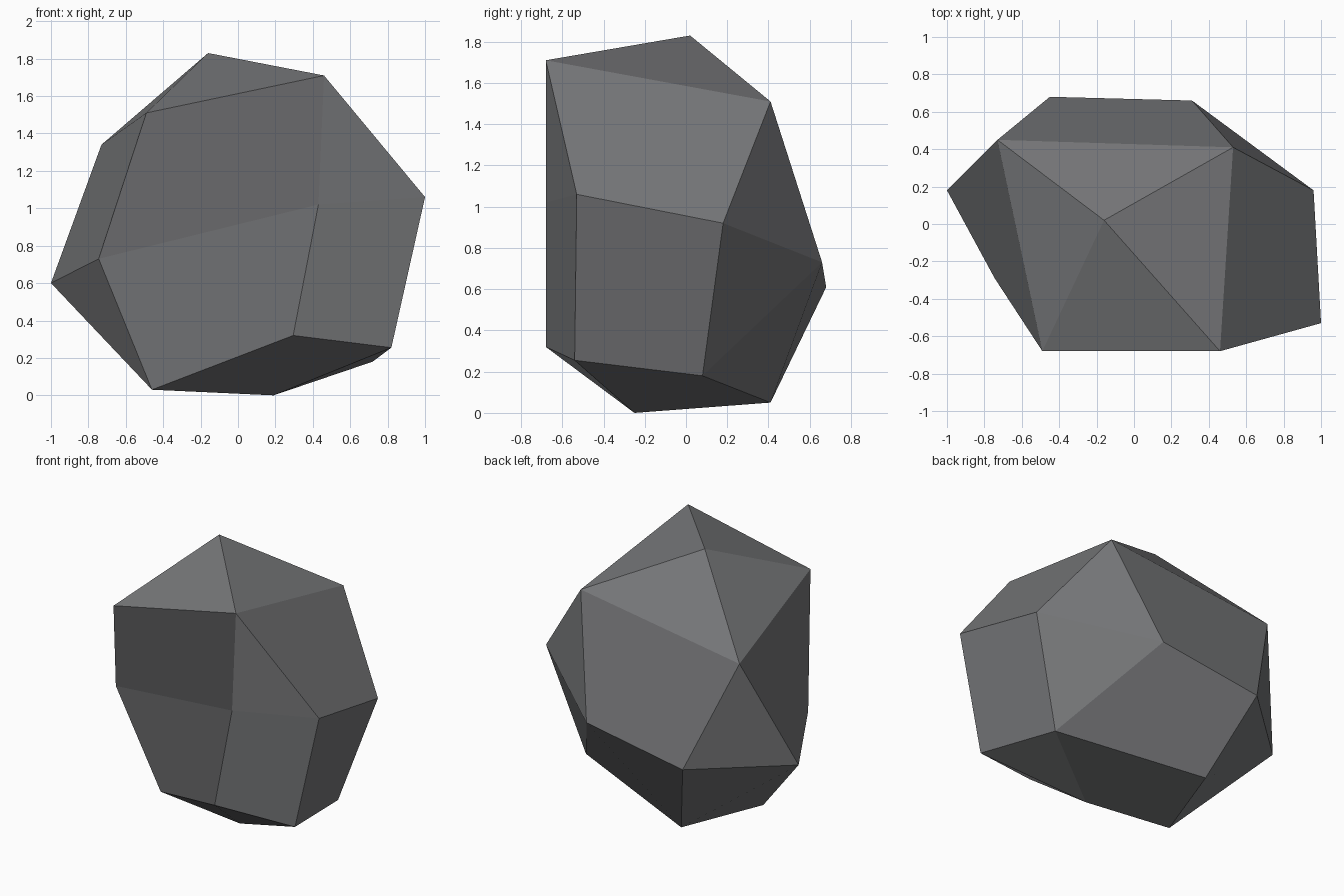
import bpy, bmesh

if "Cube" in bpy.data.objects:
    bpy.data.objects.remove(bpy.data.objects["Cube"])

# One stone-grey material
grey = bpy.data.materials.new("stone grey")
grey.diffuse_color = (0.18, 0.183, 0.19, 1.0)
grey.use_nodes = True
grey.node_tree.nodes["Principled BSDF"].inputs["Base Color"].default_value = grey.diffuse_color

# Corner points of the boulder, top to bottom, lettered A to R
corners = [
    (-0.16, 0.02, 1.83), (0.46, -0.68, 1.71), (-0.49, -0.68, 1.51),
    (-0.73, 0.45, 1.34), (1.00, -0.53, 1.06), (0.43, -0.68, 1.02),
    (-0.745, -0.29, 0.73), (-1.00, 0.18, 0.60), (-0.46, -0.20, 0.03),
    (0.295, -0.68, 0.32), (0.82, -0.54, 0.255), (0.72, 0.08, 0.18),
    (0.19, -0.25, 0.0), (0.53, 0.41, 1.51), (0.96, 0.18, 0.92),
    (0.31, 0.66, 0.73), (-0.45, 0.68, 0.61), (-0.25, 0.41, 0.05),
]
# Broad flat facets: crown, sides, then underside
facets = ("ADN ADC ACB ABN "
          "BNOE CBFG BEF FEKJ EOLK DCGH HGI GFJI DHQ DNPQ NOP OPL PLRQ HIRQ "
          "JKMI KLM MIRL")

bm = bmesh.new()
verts = {chr(65 + i): bm.verts.new(c) for i, c in enumerate(corners)}
for facet in facets.split():
    bm.faces.new([verts[k] for k in facet])
bmesh.ops.recalc_face_normals(bm, faces=bm.faces)

mesh = bpy.data.meshes.new("boulder")
bm.to_mesh(mesh)
bm.free()
mesh.materials.append(grey)
boulder = bpy.data.objects.new("boulder", mesh)
bpy.context.collection.objects.link(boulder)
